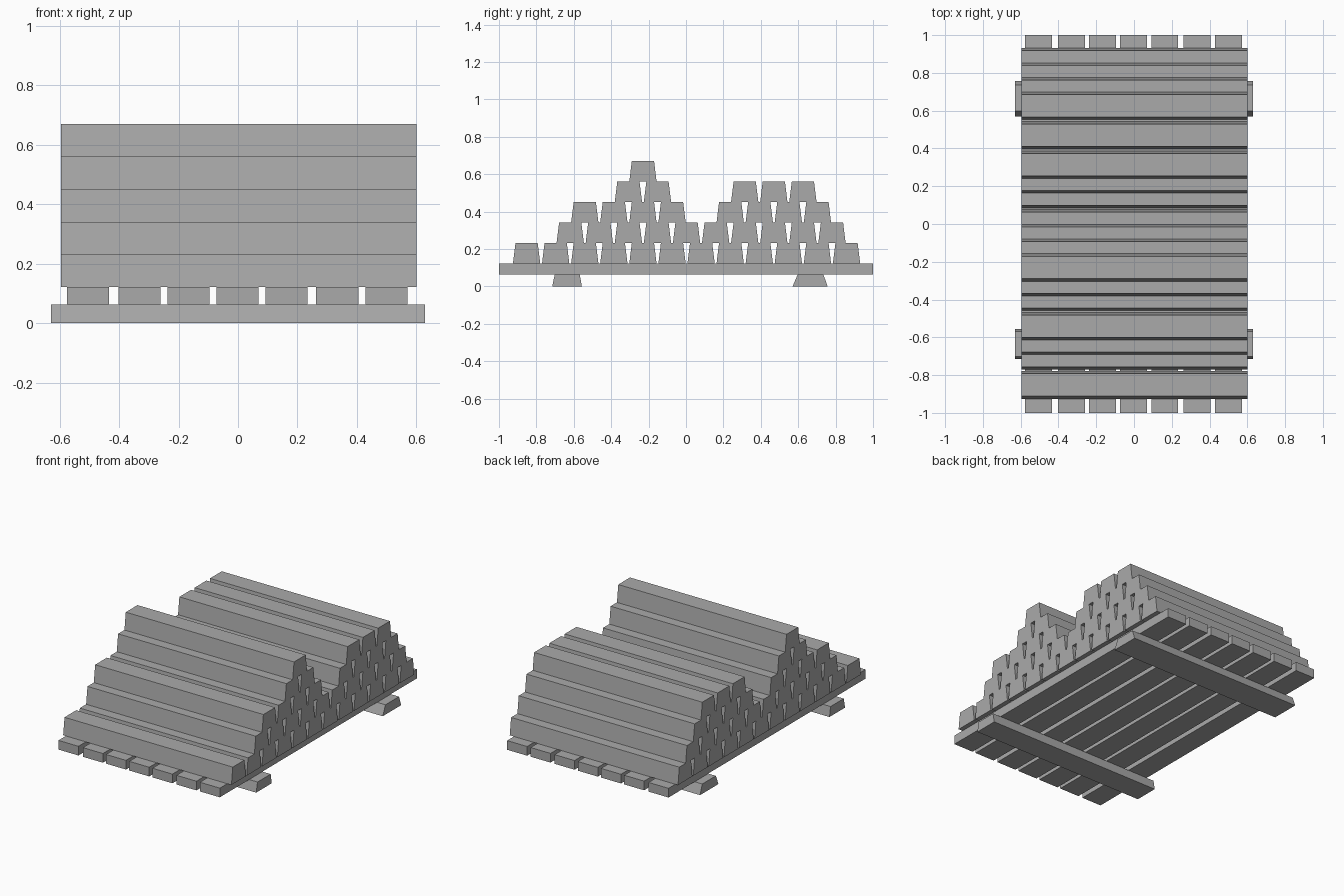
import bpy
import bmesh

cube = bpy.data.objects.get("Cube")
if cube:
    bpy.data.objects.remove(cube, do_unlink=True)

grey = bpy.data.materials.new("plain_grey")
grey.use_nodes = True
grey.diffuse_color = (0.4, 0.4, 0.4, 1)
grey.node_tree.nodes["Principled BSDF"].inputs["Base Color"].default_value = (0.4, 0.4, 0.4, 1)


def prism(name, x0, x1, bottom, top, z0, z1):
    """Bar along x with a trapezoid section; bottom and top are (y min, y max)."""
    bm = bmesh.new()
    section = [(bottom[0], z0), (bottom[1], z0), (top[1], z1), (top[0], z1)]
    face = bm.faces.new([bm.verts.new((x0, y, z)) for y, z in section])
    moved = bmesh.ops.extrude_face_region(bm, geom=[face])["geom"]
    verts = [v for v in moved if isinstance(v, bmesh.types.BMVert)]
    bmesh.ops.translate(bm, verts=verts, vec=(x1 - x0, 0, 0))
    bmesh.ops.recalc_face_normals(bm, faces=bm.faces)
    mesh = bpy.data.meshes.new(name)
    bm.to_mesh(mesh)
    bm.free()
    mesh.materials.append(grey)
    obj = bpy.data.objects.new(name, mesh)
    bpy.context.collection.objects.link(obj)
    return obj


# Pallet runners and deck slats
SLAT_Z, DECK_Z = 0.063, 0.122
prism("front_runner", -0.63, 0.63, (-0.715, -0.557), (-0.702, -0.568), 0, SLAT_Z)
prism("back_runner", -0.63, 0.63, (0.57, 0.757), (0.597, 0.735), 0, SLAT_Z)
for i, x in enumerate((-0.505, -0.331, -0.167, -0.002, 0.163, 0.334, 0.5)):
    prism(f"deck_slat_{i + 1}", x - 0.071, x + 0.071, (-1, 1), (-1, 1), SLAT_Z, DECK_Z)

# Stacked ingots: each row lists runs of bar positions, in steps from the middle
STEP, HEIGHT, HALF_BASE, HALF_TOP = 0.1555, 0.1095, 0.073, 0.0595
rows = [
    [(-5.5, 12)],
    [(-4, 10)],
    [(-3.5, 4), (1.5, 4)],
    [(-2, 2), (2, 3)],
    [(-1.5, 1)],
]
for r, runs in enumerate(rows):
    z = DECK_Z + r * HEIGHT
    for start, count in runs:
        for i in range(count):
            y = 0.003 + (start + i) * STEP
            prism(f"ingot_row_{r + 1}", -0.595, 0.601,
                  (y - HALF_BASE, y + HALF_BASE), (y - HALF_TOP, y + HALF_TOP), z, z + HEIGHT)
